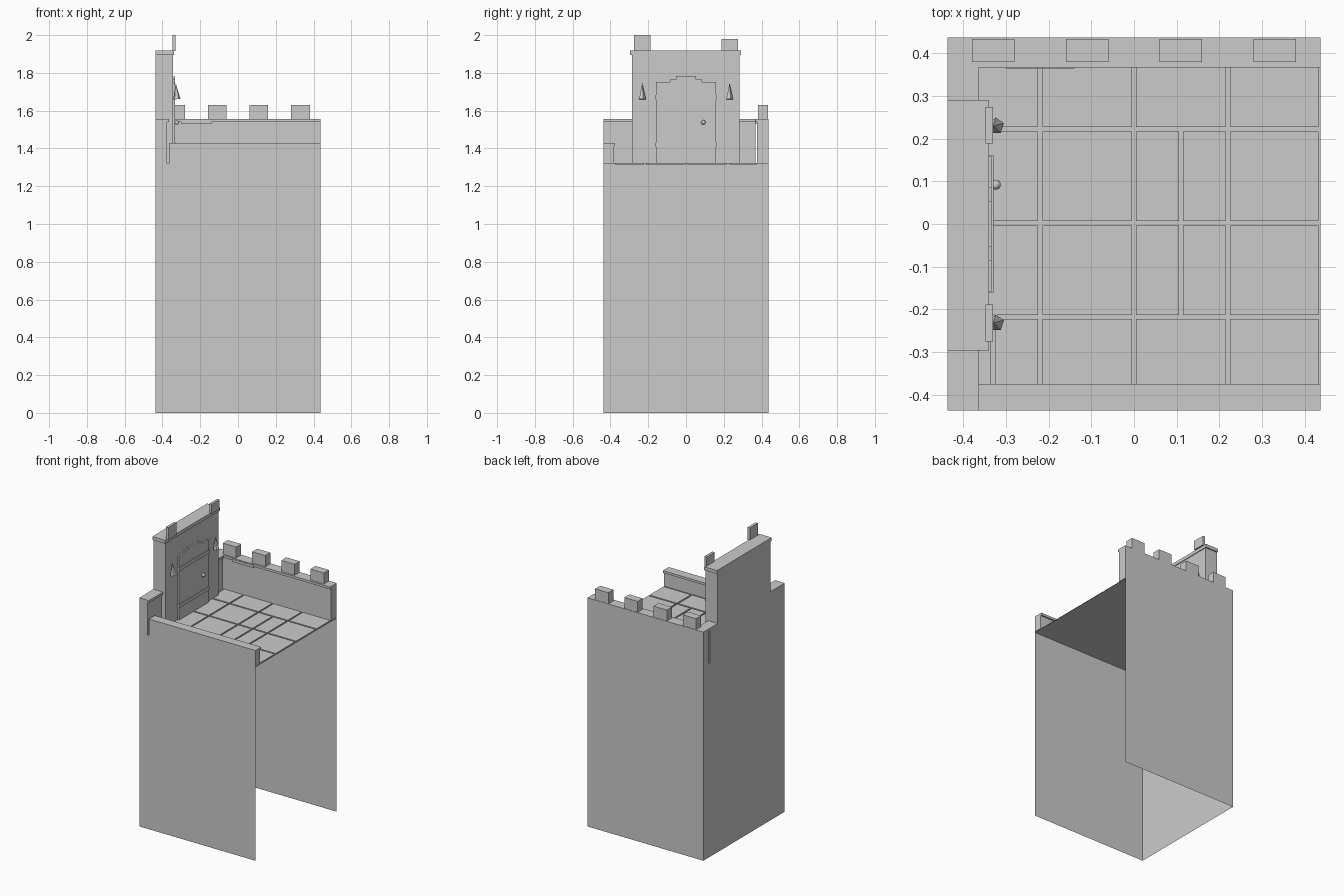
import bpy, bmesh, math
from mathutils import Matrix, Vector

cube = bpy.data.objects.get("Cube")
if cube:
    bpy.data.objects.remove(cube, do_unlink=True)

stone = bpy.data.materials.new("pale_grey_stone")
stone.use_nodes = True
GREY = (0.6, 0.6, 0.6, 1)
stone.diffuse_color = GREY
stone.node_tree.nodes["Principled BSDF"].inputs["Base Color"].default_value = GREY

E = 0.437        # outer half width
FLOOR = 1.315    # floor sheet height
BASE = 1.32      # bottom of the parapets
WALL_X = -0.365  # inner edge of the left parapet cap
TOWER_X = -0.345 # front of the door tower


def finish(name, bm):
    mesh = bpy.data.meshes.new(name)
    bm.to_mesh(mesh)
    bm.free()
    mesh.materials.append(stone)
    obj = bpy.data.objects.new(name, mesh)
    bpy.context.collection.objects.link(obj)
    return obj


def add_box(bm, x, y, z):
    size = Vector((x[1] - x[0], y[1] - y[0], z[1] - z[0]))
    mid = Vector((x[0] + x[1], y[0] + y[1], z[0] + z[1])) / 2
    m = Matrix.Translation(mid) @ Matrix.Diagonal((*size, 1))
    return bmesh.ops.create_cube(bm, size=1, matrix=m)


def box(name, x, y, z):
    bm = bmesh.new()
    add_box(bm, x, y, z)
    return finish(name, bm)


# Thin outer walls, open below and on the +x side
bm = bmesh.new()
add_box(bm, (-E, E), (-E, E), (0, BASE))
bm.normal_update()
opened = [f for f in bm.faces if abs(f.normal.z) > 0.5 or f.normal.x > 0.5]
bmesh.ops.delete(bm, geom=opened, context='FACES')
finish("outer_walls", bm)

# Floor sheet
bm = bmesh.new()
bmesh.ops.create_grid(bm, x_segments=1, y_segments=1, size=E,
                      matrix=Matrix.Translation((0, 0, FLOOR)))
finish("floor", bm)

# Raised floor tiles separated by grooves
bm = bmesh.new()
rows = [-0.38, -0.218, 0.002, 0.222, 0.38]
for r in range(4):
    cols = [-0.37, -0.22, 0, 0.22, E]
    if r == 0:
        cols.insert(1, -0.331)
    if r in (1, 2):
        cols.insert(3, 0.11)
    for a, b in zip(cols, cols[1:]):
        add_box(bm, (a + 0.005, b - 0.005),
                (rows[r] + 0.005, rows[r + 1] - 0.005), (FLOOR + 0.001, BASE + 0.003))
finish("floor_tiles", bm)


# Parapets: a wall with a cap that overhangs inward
def parapet(name, x, y, top, inset_x=0, inset_y0=0, inset_y1=0):
    box(name + "_wall", (x[0], x[1] - inset_x),
        (y[0] + inset_y0, y[1] - inset_y1), (BASE, top - 0.016))
    box(name + "_cap", x, y, (top - 0.016, top))


parapet("front_parapet", (WALL_X, E), (-E, -0.375), 1.43, inset_y1=0.01)
parapet("back_parapet", (-E, E), (0.367, E), 1.555, inset_y0=0.008)
parapet("left_front_parapet", (-E, WALL_X), (-E, -0.285), 1.555, inset_x=0.01)
parapet("left_back_parapet", (-E, WALL_X), (0.283, 0.367), 1.555, inset_x=0.01)
box("cap_chip", (-0.3, -0.14), (0.364, 0.38), (1.53, 1.548))

# Battlements along the back
for i in range(4):
    cx = -0.33 + i * 0.22
    box("back_merlon", (cx - 0.05, cx + 0.05), (0.38, 0.434), (1.55, 1.63))

# Door tower with its cap and two small merlons
box("tower", (-E, TOWER_X), (-0.285, 0.283), (BASE, 1.895))
box("tower_cap", (-E, -0.34), (-0.297, 0.291), (1.895, 1.918))
box("tower_merlon_front", (-0.348, -0.33), (-0.276, -0.189), (1.916, 2.0))
box("tower_merlon_back", (-0.348, -0.33), (0.189, 0.274), (1.916, 1.98))

# Door with a stepped head, extruded from its profile
half = [(0.158, BASE), (0.158, 1.752), (0.086, 1.752), (0.086, 1.765),
        (0.054, 1.765), (0.054, 1.78)]
outline = half + [(-y, z) for y, z in reversed(half)]
bm = bmesh.new()
face = bm.faces.new([bm.verts.new((-0.349, y, z)) for y, z in outline])
ext = bmesh.ops.extrude_face_region(bm, geom=[face])
bmesh.ops.translate(bm, vec=(0.015, 0, 0),
                    verts=[v for v in ext["geom"] if isinstance(v, bmesh.types.BMVert)])
bmesh.ops.recalc_face_normals(bm, faces=bm.faces)
finish("door", bm)

for z in (1.42, 1.67):
    box("door_strap", (-0.348, -0.329), (-0.162, 0.162), (z - 0.012, z + 0.012))

# Round door knob
bm = bmesh.new()
bmesh.ops.create_uvsphere(bm, u_segments=10, v_segments=6, radius=0.012,
                          matrix=Matrix.Translation((-0.324, 0.092, 1.538)))
finish("door_knob", bm)

# Five-sided pointed wall lamps on each side of the door
for y in (-0.232, 0.23):
    bm = bmesh.new()
    m = Matrix.Translation((-0.327, y, 1.703)) @ Matrix.Rotation(math.radians(-4), 4, 'Y')
    bmesh.ops.create_cone(bm, cap_ends=True, segments=5, radius1=0.02, radius2=0,
                          depth=0.085, matrix=m)
    finish("wall_lamp", bm)
